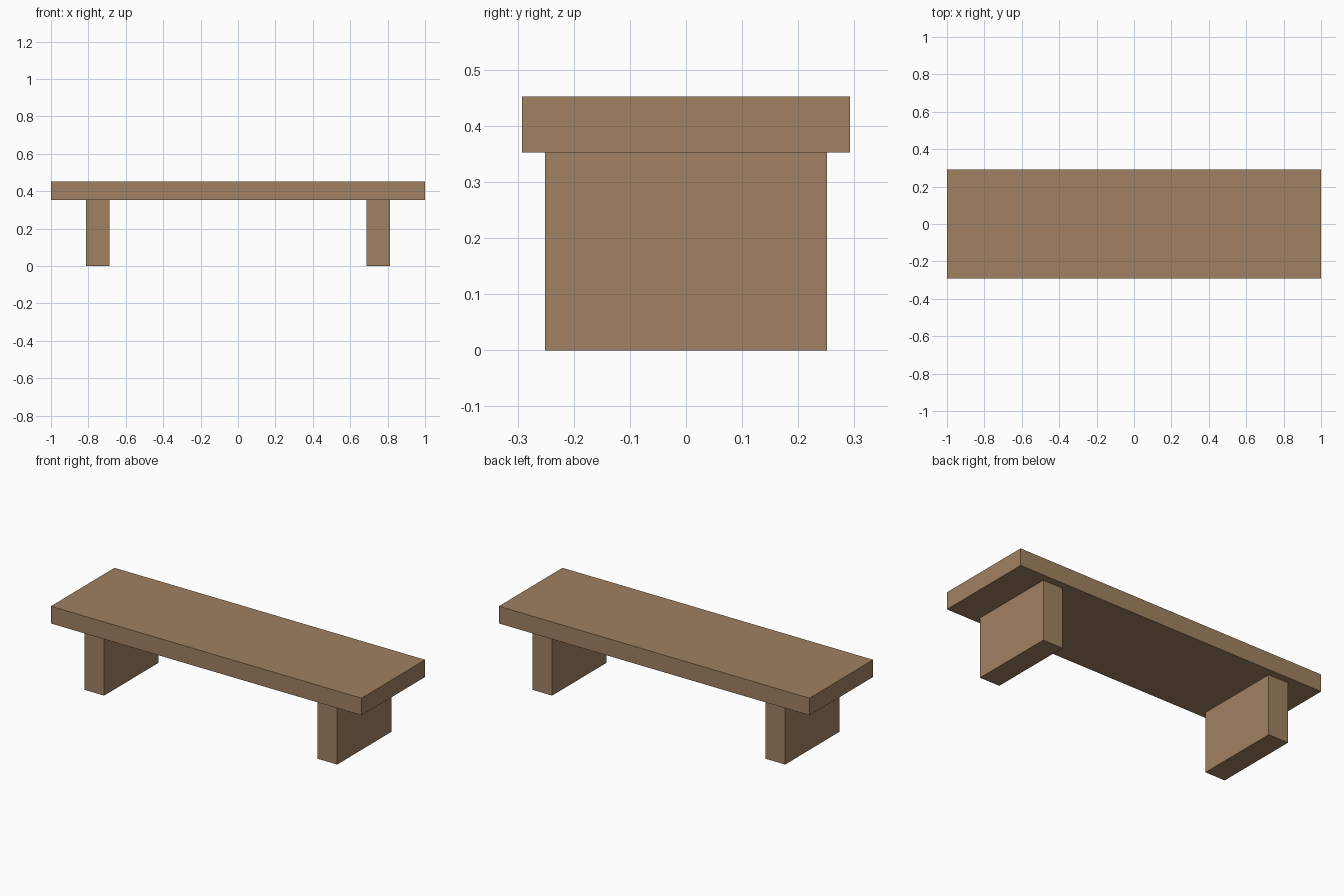
import bpy

if "Cube" in bpy.data.objects:
    bpy.data.objects.remove(bpy.data.objects["Cube"])

# Single wood colour
wood = bpy.data.materials.new("brown_wood")
wood.diffuse_color = (0.352, 0.220, 0.120, 1.0)
wood.use_nodes = True
wood.node_tree.nodes["Principled BSDF"].inputs["Base Color"].default_value = wood.diffuse_color


def box(name, centre, size):
    bpy.ops.mesh.primitive_cube_add(size=1, location=centre)
    ob = bpy.context.object
    ob.name = name
    ob.scale = size
    bpy.ops.object.transform_apply(location=False, rotation=False, scale=True)
    ob.data.materials.append(wood)
    return ob


LEG_HEIGHT = 0.352
SEAT_THICKNESS = 0.1

# Seat plank
box("seat", (0, 0, LEG_HEIGHT + SEAT_THICKNESS / 2), (2.0, 0.585, SEAT_THICKNESS))

# Two slab legs
for side, name in ((-1, "left_leg"), (1, "right_leg")):
    box(name, (side * 0.75, 0, LEG_HEIGHT / 2), (0.128, 0.502, LEG_HEIGHT))
